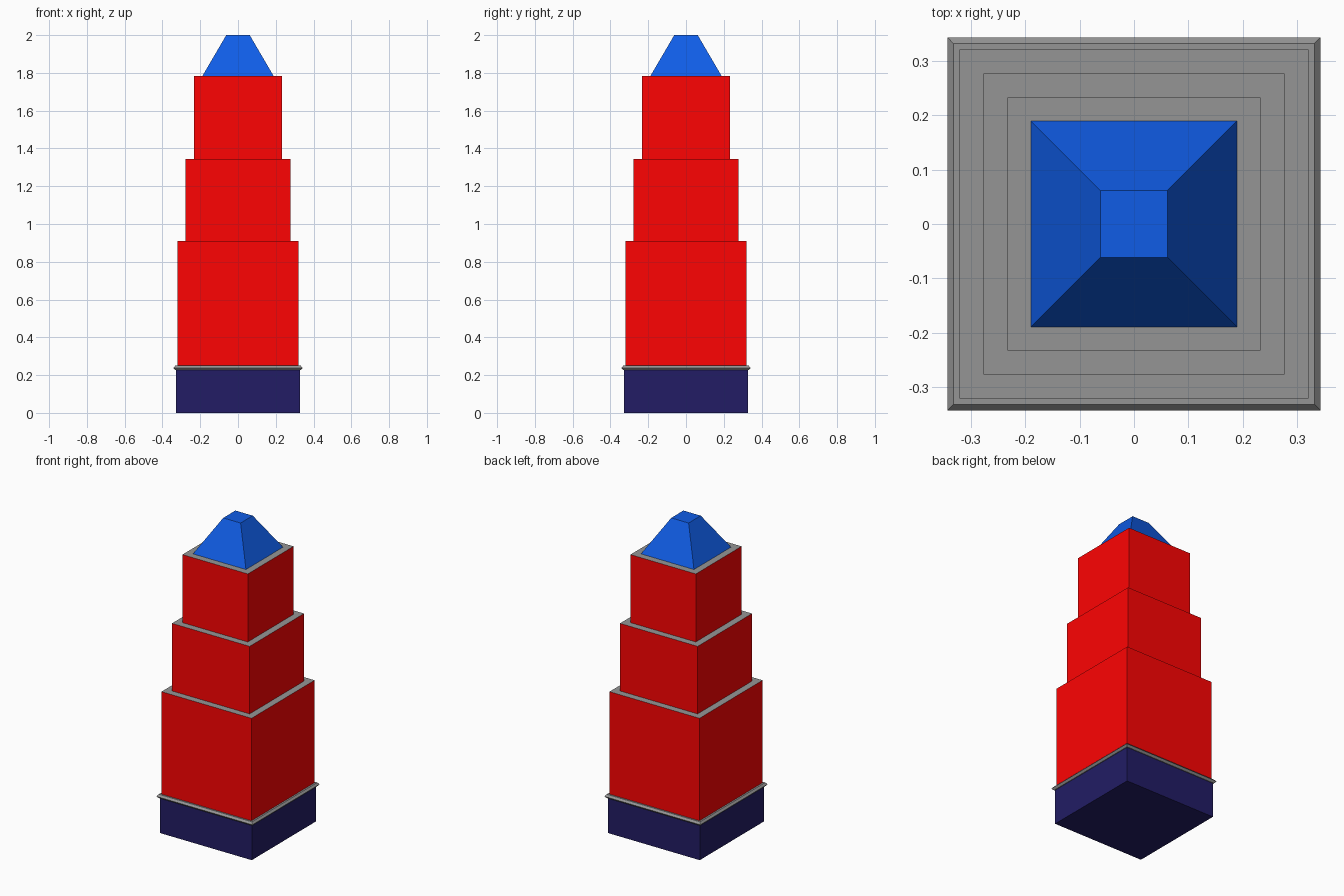
import bpy, bmesh

if "Cube" in bpy.data.objects:
    bpy.data.objects.remove(bpy.data.objects["Cube"])


def material(name, rgb):
    mat = bpy.data.materials.new(name)
    mat.diffuse_color = (*rgb, 1)
    mat.use_nodes = True
    mat.node_tree.nodes["Principled BSDF"].inputs["Base Color"].default_value = mat.diffuse_color
    return mat


RED = material("red_wall", (1.0, 0.001, 0.001))
BLUE = material("blue_roof", (0.005, 0.108, 0.79))
INDIGO = material("indigo_base", (0.016, 0.012, 0.13))
GREY = material("grey_stone", (0.3, 0.3, 0.3))


def square_loft(name, profile, mats, bottom=False, top=False):
    """Loft square rings (half width, z); mats gives one material per band."""
    bm = bmesh.new()
    rings = [[bm.verts.new((sx * h, sy * h, z))
              for sx, sy in ((-1, -1), (1, -1), (1, 1), (-1, 1))]
             for h, z in profile]
    slots = list(dict.fromkeys(mats))
    for lower, upper, mat in zip(rings, rings[1:], mats):
        for i in range(4):
            j = (i + 1) % 4
            face = bm.faces.new((lower[i], lower[j], upper[j], upper[i]))
            face.material_index = slots.index(mat)
    if bottom:
        bm.faces.new(rings[0][::-1])
    if top:
        bm.faces.new(rings[-1])
    mesh = bpy.data.meshes.new(name)
    bm.to_mesh(mesh)
    bm.free()
    for mat in slots:
        mesh.materials.append(mat)
    obj = bpy.data.objects.new(name, mesh)
    bpy.context.collection.objects.link(obj)


# Plinth and the bevelled ledge above it
square_loft("base", [(0.327, 0), (0.327, 0.226)], [INDIGO], bottom=True)
square_loft("ledge", [(0.327, 0.226), (0.332, 0.226), (0.343, 0.238),
                      (0.332, 0.25), (0.321, 0.25)], [GREY] * 4)

# Stepped tower: red walls, each with a grey terrace up to the next tier
tiers = [(0.321, 0.25), (0.277, 0.91), (0.233, 1.345), (0.189, 1.783)]
for n, ((half, z), (next_half, next_z)) in enumerate(zip(tiers, tiers[1:]), 1):
    square_loft(f"tier_{n}", [(half, z), (half, next_z), (next_half, next_z)],
                [RED, GREY])

# Truncated pyramid roof
square_loft("roof", [(0.189, 1.783), (0.062, 2.0)], [BLUE], top=True)
